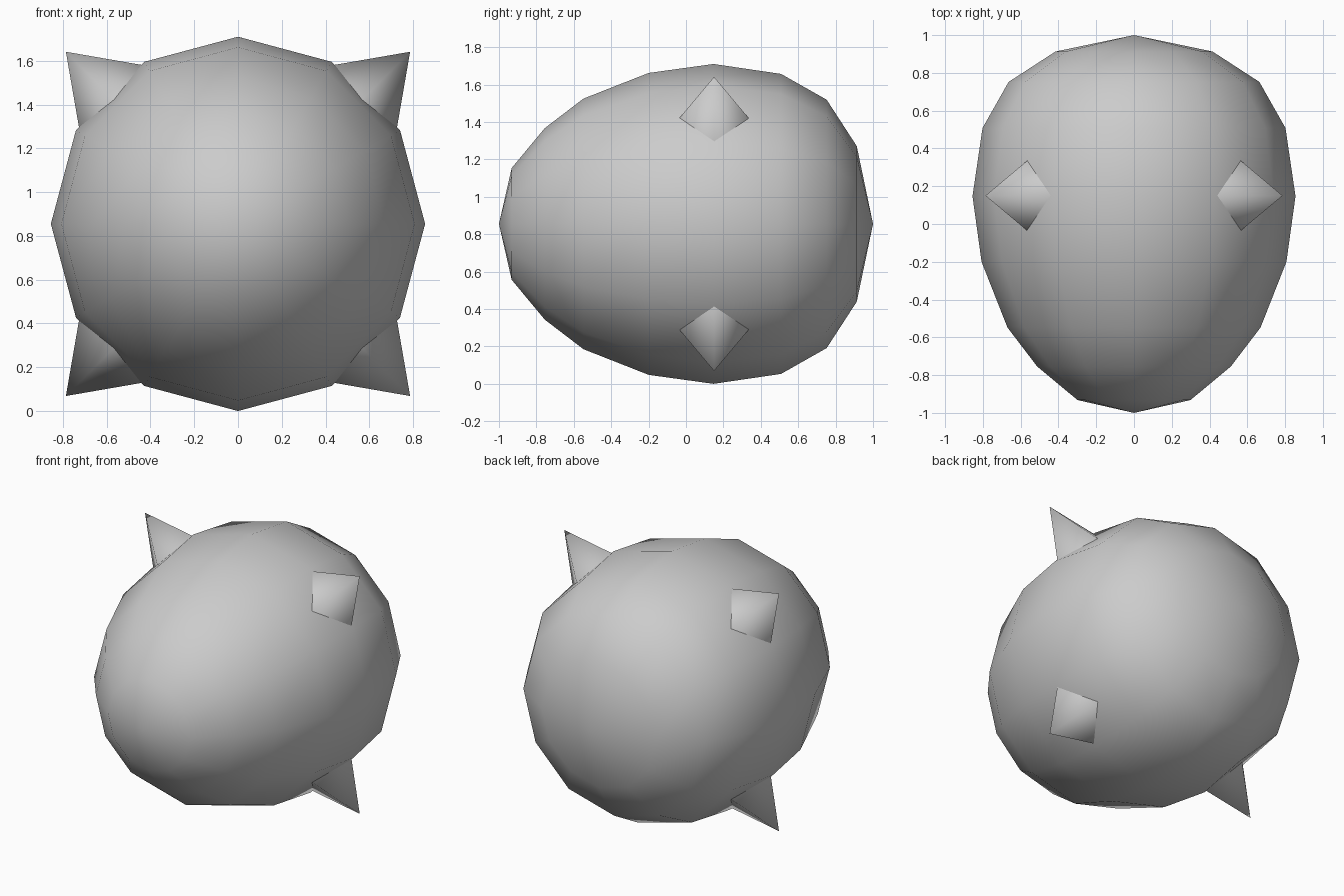
import bpy, bmesh, math

if "Cube" in bpy.data.objects:
    bpy.data.objects.remove(bpy.data.objects["Cube"])

CZ = 0.855      # height of the body axis
SIDES = 12


def make_object(name, bm):
    bmesh.ops.recalc_face_normals(bm, faces=bm.faces)
    for f in bm.faces:
        f.smooth = True
    me = bpy.data.meshes.new(name)
    bm.to_mesh(me)
    bm.free()
    ob = bpy.data.objects.new(name, me)
    bpy.context.collection.objects.link(ob)
    return ob


# egg-shaped body: profile (y, radius) turned around the y axis
profile = [(-0.932, 0.299), (-0.755, 0.512), (-0.548, 0.67), (-0.2, 0.807),
           (0.147, 0.855), (0.508, 0.802), (0.752, 0.664), (0.913, 0.416)]
bm = bmesh.new()
rings = []
for y, r in profile:
    rings.append([bm.verts.new((r * math.cos(2 * math.pi * i / SIDES), y,
                                CZ + r * math.sin(2 * math.pi * i / SIDES)))
                  for i in range(SIDES)])
front_tip = bm.verts.new((0, -1, CZ))
back_tip = bm.verts.new((0, 1, CZ))
for i in range(SIDES):
    j = (i + 1) % SIDES
    for a, b in zip(rings, rings[1:]):
        bm.faces.new((a[i], a[j], b[j], b[i]))
    bm.faces.new((front_tip, rings[0][i], rings[0][j]))
    bm.faces.new((back_tip, rings[-1][i], rings[-1][j]))
make_object("egg_body", bm)


# four-sided spikes on the diagonals, bases sunk into the body
def spike(name, sx, sz):
    tip_r, base_r, half_t, half_y, y0 = 1.112, 0.77, 0.241, 0.203, 0.15
    d = math.sqrt(0.5)

    def point(r, t, y):
        return (sx * d * (r + t), y0 + y, CZ + sz * d * (r - t))

    bm = bmesh.new()
    tip = bm.verts.new(point(tip_r, 0, 0))
    base = [bm.verts.new(point(base_r, t, y)) for t, y in
            ((half_t, 0), (0, half_y), (-half_t, 0), (0, -half_y))]
    for i in range(4):
        bm.faces.new((tip, base[i], base[(i + 1) % 4]))
    make_object(name, bm)


for sx, side in ((-1, "left"), (1, "right")):
    for sz, level in ((-1, "lower"), (1, "upper")):
        spike(f"spike_{level}_{side}", sx, sz)
